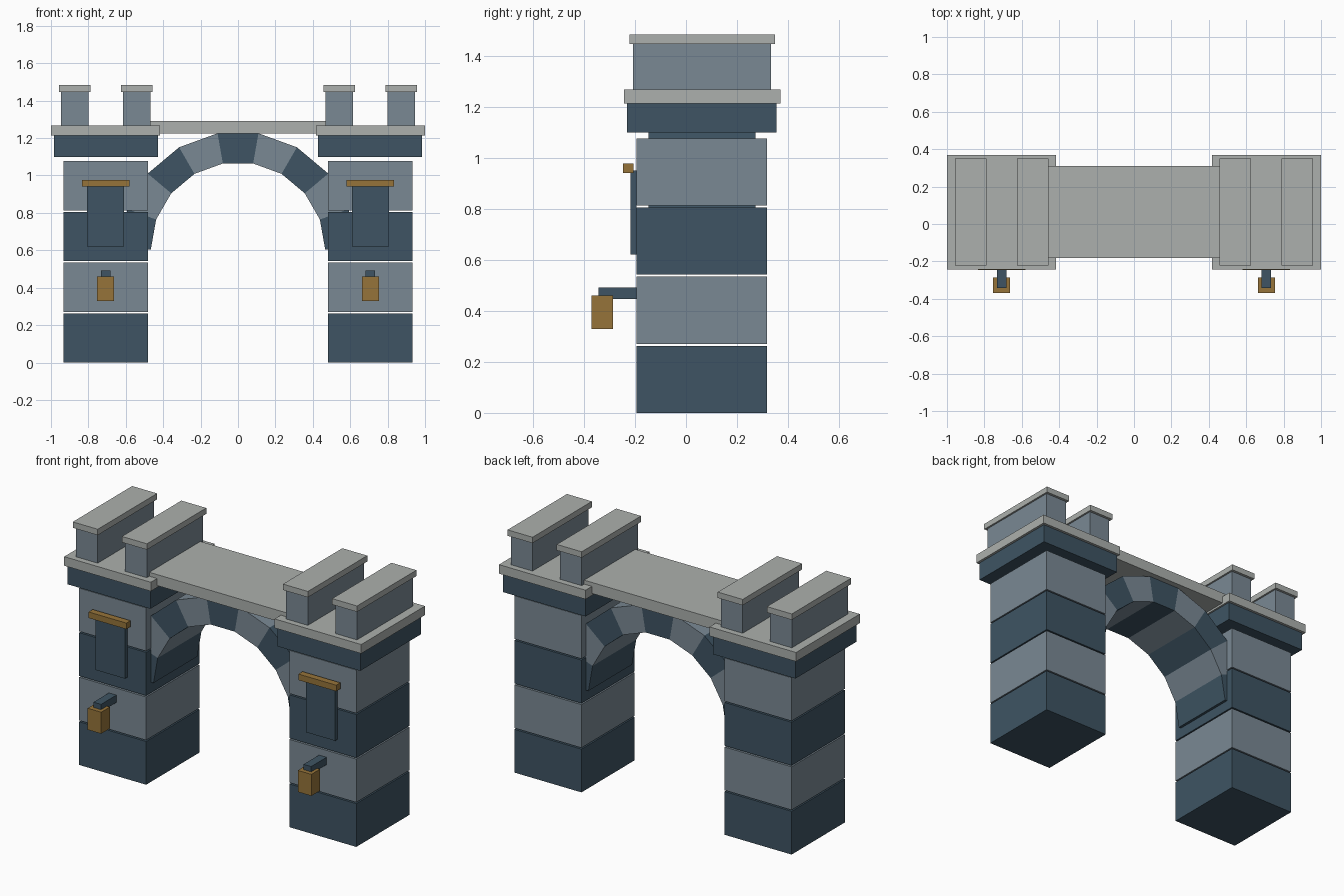
import bpy, math

if "Cube" in bpy.data.objects:
    bpy.data.objects.remove(bpy.data.objects["Cube"])


def material(name, rgb):
    m = bpy.data.materials.new(name)
    lin = [((c / 255 + 0.055) / 1.055) ** 2.4 for c in rgb]
    m.diffuse_color = (*lin, 1)
    m.use_nodes = True
    m.node_tree.nodes["Principled BSDF"].inputs["Base Color"].default_value = m.diffuse_color
    return m


DARK = material("dark slate", (62, 84, 99))
LIGHT = material("light slate", (122, 137, 148))
PALE = material("pale stone", (172, 176, 173))
BRASS = material("brass", (150, 116, 58))


def mesh_object(name, verts, faces, mat):
    me = bpy.data.meshes.new(name)
    me.from_pydata(verts, [], faces)
    me.materials.append(mat)
    ob = bpy.data.objects.new(name, me)
    bpy.context.collection.objects.link(ob)
    return ob


def prism(name, profile, y0, y1, mat):
    """Counter-clockwise (x, z) quad, seen from the front, extruded along y."""
    verts = [(x, y, z) for y in (y0, y1) for x, z in profile]
    faces = [(0, 1, 2, 3), (7, 6, 5, 4)]
    faces += [(i, i + 4, (i + 1) % 4 + 4, (i + 1) % 4) for i in range(4)]
    return mesh_object(name, verts, faces, mat)


def box(name, x, y, z, mat):
    prof = [(x[0], z[0]), (x[1], z[0]), (x[1], z[1]), (x[0], z[1])]
    return prism(name, prof, y[0], y[1], mat)


def pair(name, x, y, z, mat):
    """Box on the right side and its mirror on the left."""
    box(name + "_right", x, y, z, mat)
    box(name + "_left", (-x[1], -x[0]), y, z, mat)


# pillars: four separate stone courses with open joints
for i in range(4):
    z = i * 0.271
    pair(f"pillar_course_{i + 1}", (0.482, 0.933), (-0.195, 0.317),
         (z, z + 0.263), LIGHT if i % 2 else DARK)

# pillar caps
pair("cap_block", (0.428, 0.985), (-0.231, 0.354), (1.099, 1.213), DARK)
pair("cap_slab", (0.417, 1.0), (-0.243, 0.37), (1.213, 1.268), PALE)

# battlements, two on each pillar
for side, cx in (("inner", 0.542), ("outer", 0.873)):
    pair(f"{side}_merlon", (cx - 0.073, cx + 0.073), (-0.207, 0.333),
         (1.268, 1.447), LIGHT)
    pair(f"{side}_merlon_cap", (cx - 0.084, cx + 0.084), (-0.222, 0.349),
         (1.447, 1.483), PALE)

# arch: nine wedge stones over a half circle
R_IN, R_OUT, CZ = 0.466, 0.63, 0.605
for i in range(9):
    a, b = math.radians(i * 20), math.radians(i * 20 + 20)
    prof = [(r * math.cos(t), CZ + r * math.sin(t))
            for r, t in ((R_IN, a), (R_OUT, a), (R_OUT, b), (R_IN, b))]
    prism(f"arch_stone_{i + 1}", prof, -0.147, 0.273, LIGHT if i % 2 else DARK)

# walkway over the arch
box("walkway", (-0.48, 0.48), (-0.183, 0.309), (1.225, 1.292), PALE)

# banners and lanterns on the front
pair("banner", (0.609, 0.806), (-0.217, -0.195), (0.62, 0.95), DARK)
pair("banner_rod", (0.579, 0.834), (-0.246, -0.206), (0.94, 0.977), BRASS)
pair("lantern_bracket", (0.682, 0.733), (-0.343, -0.195), (0.447, 0.492), DARK)
pair("lantern", (0.662, 0.753), (-0.37, -0.287), (0.329, 0.46), BRASS)
